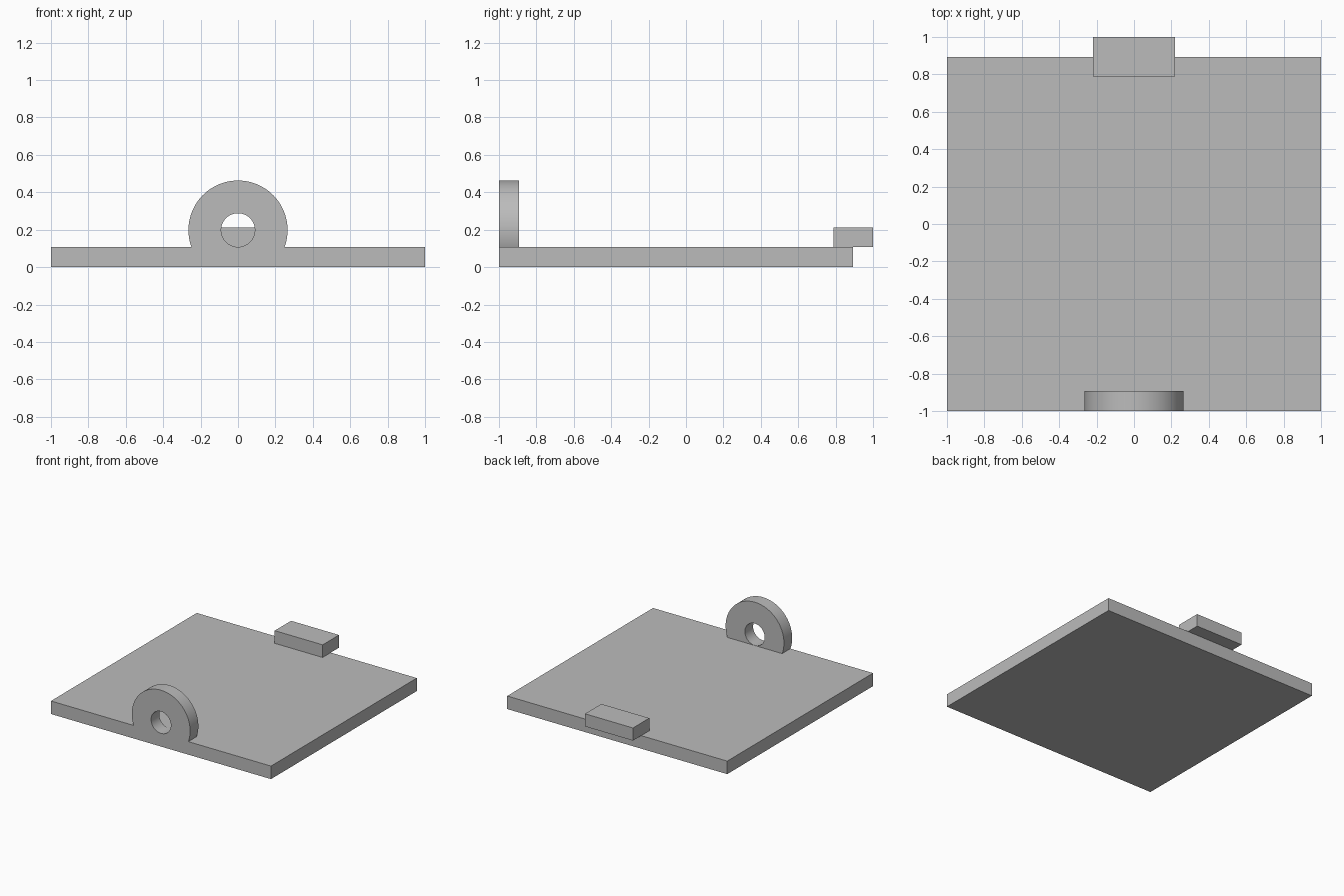
import bpy
import bmesh
from math import cos, sin, tau, radians
from mathutils import Vector

cube = bpy.data.objects.get("Cube")
if cube:
    bpy.data.objects.remove(cube, do_unlink=True)

THICK = 0.107          # plate and ring thickness
SEGMENTS = 96

grey = bpy.data.materials.new("plain grey")
grey.use_nodes = True
colour = (0.5, 0.5, 0.5, 1)
grey.diffuse_color = colour
grey.node_tree.nodes["Principled BSDF"].inputs["Base Color"].default_value = colour


def finish(name, bm):
    bmesh.ops.recalc_face_normals(bm, faces=bm.faces)
    mesh = bpy.data.meshes.new(name)
    bm.to_mesh(mesh)
    bm.free()
    mesh.materials.append(grey)
    obj = bpy.data.objects.new(name, mesh)
    bpy.context.collection.objects.link(obj)
    return obj


def box(name, low, high):
    bm = bmesh.new()
    bmesh.ops.create_cube(bm, size=1)
    low, high = Vector(low), Vector(high)
    bmesh.ops.scale(bm, vec=high - low, verts=bm.verts)
    bmesh.ops.translate(bm, vec=(low + high) / 2, verts=bm.verts)
    return finish(name, bm)


def ring_lug(name, centre_z, outer, inner, front, back, floor):
    """Flat ring facing the front, cut off level with the floor."""
    bm = bmesh.new()
    section = [(outer, front), (outer, back), (inner, back), (inner, front)]
    loops = []
    for i in range(SEGMENTS):
        a = tau * i / SEGMENTS
        loops.append([bm.verts.new((r * cos(a), y, centre_z + r * sin(a)))
                      for r, y in section])
    for i, here in enumerate(loops):
        there = loops[(i + 1) % SEGMENTS]
        for j in range(4):
            k = (j + 1) % 4
            bm.faces.new((here[j], here[k], there[k], there[j]))
    cut = bmesh.ops.bisect_plane(
        bm, geom=bm.verts[:] + bm.edges[:] + bm.faces[:],
        plane_co=(0, 0, floor), plane_no=(0, 0, 1), clear_inner=True)
    edges = [e for e in cut["geom_cut"] if isinstance(e, bmesh.types.BMEdge)]
    bmesh.ops.holes_fill(bm, edges=edges)
    obj = finish(name, bm)
    bpy.context.view_layer.objects.active = obj
    obj.select_set(True)
    bpy.ops.object.shade_smooth_by_angle(angle=radians(30))
    obj.select_set(False)
    return obj


# Square base plate
box("base_plate", (-1, -1, 0), (1, 1 - THICK, THICK))

# Pierced round lug on the front edge
ring_lug("ring_lug", 0.198, 0.265, 0.09, -1, THICK - 1, THICK)

# Tab resting on the plate and overhanging the back edge
box("rear_tab", (-0.218, 0.788, THICK), (0.218, 1, 0.211))
